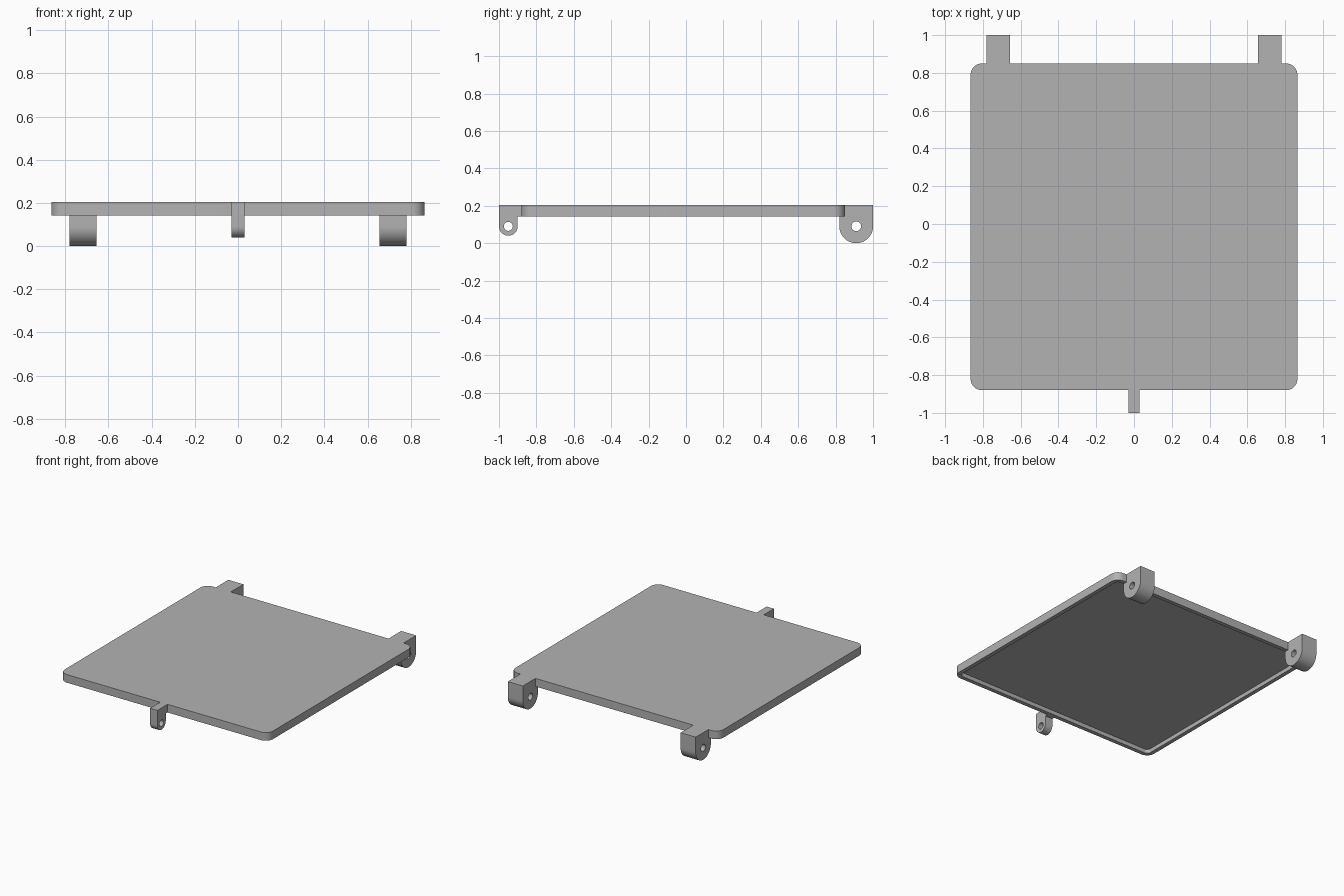
import bpy, bmesh, math
from mathutils import Matrix

if "Cube" in bpy.data.objects:
    bpy.data.objects.remove(bpy.data.objects["Cube"])

grey = bpy.data.materials.new("plain grey")
grey.diffuse_color = (0.45, 0.45, 0.45, 1)
grey.use_nodes = True
grey.node_tree.nodes["Principled BSDF"].inputs["Base Color"].default_value = grey.diffuse_color

TOP, UNDER = 0.204, 0.143      # lid panel top and rim bottom
BACK, FRONT = 0.85, -0.88      # lid panel edges in y
RIM, DEPTH = 0.03, 0.03        # rim width and depth of the underside recess


def arc(cx, cy, r, a0, a1, n):
    return [(cx + r * math.cos(math.radians(a0 + (a1 - a0) * i / n)),
             cy + r * math.sin(math.radians(a0 + (a1 - a0) * i / n))) for i in range(n + 1)]


def finish(name, mesh):
    ob = bpy.data.objects.new(name, mesh)
    bpy.context.collection.objects.link(ob)
    mesh.materials.clear()
    mesh.materials.append(grey)
    bpy.ops.object.select_all(action='DESELECT')
    ob.select_set(True)
    bpy.context.view_layer.objects.active = ob
    bpy.ops.object.shade_smooth_by_angle(angle=math.radians(30))
    return ob


def rounded_square(half, r, n=10):
    c = half - r
    pts = []
    for k, (sx, sy) in enumerate([(1, 1), (-1, 1), (-1, -1), (1, -1)]):
        pts += arc(sx * c, sy * c, r, 90 * k, 90 * k + 90, n)
    return pts


def lid_panel():
    # rings from the top edge, down the side, across the rim, up into the recess
    half, mid = (BACK - FRONT) / 2, (BACK + FRONT) / 2
    outer = rounded_square(half, 0.06)
    inner = rounded_square(half - RIM, 0.03)
    bm = bmesh.new()
    rings = [[bm.verts.new((x, y + mid, z)) for x, y in pts]
             for pts, z in ((outer, TOP), (outer, UNDER), (inner, UNDER), (inner, UNDER + DEPTH))]
    for a, b in zip(rings, rings[1:]):
        for i in range(len(a)):
            j = (i + 1) % len(a)
            bm.faces.new((a[i], b[i], b[j], a[j]))
    bm.faces.new(rings[0])
    bm.faces.new(rings[-1])
    bmesh.ops.recalc_face_normals(bm, faces=bm.faces)
    mesh = bpy.data.meshes.new("lid_panel")
    bm.to_mesh(mesh)
    bm.free()
    return finish("lid_panel", mesh)


def lug(name, outline, hole, x, width):
    # side profile (y, z) with a pin hole, extruded along x
    curve = bpy.data.curves.new(name + "_profile", 'CURVE')
    curve.dimensions = '2D'
    curve.fill_mode = 'BOTH'
    curve.extrude = width / 2
    for pts in (outline, hole):
        s = curve.splines.new('POLY')
        s.points.add(len(pts) - 1)
        for p, (u, v) in zip(s.points, pts):
            p.co = (u, v, 0, 1)
        s.use_cyclic_u = True
    tmp = bpy.data.objects.new(name + "_profile", curve)
    bpy.context.collection.objects.link(tmp)
    dg = bpy.context.evaluated_depsgraph_get()
    mesh = bpy.data.meshes.new_from_object(tmp.evaluated_get(dg))
    bpy.data.objects.remove(tmp)
    mesh.transform(Matrix(((0, 0, 1, x), (1, 0, 0, 0), (0, 1, 0, 0), (0, 0, 0, 1))))
    bm = bmesh.new()
    bm.from_mesh(mesh)
    bmesh.ops.remove_doubles(bm, verts=bm.verts, dist=1e-5)
    bmesh.ops.recalc_face_normals(bm, faces=bm.faces)
    bm.to_mesh(mesh)
    bm.free()
    return finish(name, mesh)


lid_panel()

# rear hinge knuckles, stepped under the rim
hinge = lug("hinge_knuckle",
            arc(0.91, 0.09, 0.09, 180, 360, 32) + [(1.0, TOP), (BACK, TOP), (BACK, UNDER), (0.82, UNDER)],
            arc(0.91, 0.09, 0.026, 0, 345, 23), 0.718, 0.125)
mirror = hinge.modifiers.new("mirror", 'MIRROR')
mirror.use_axis = (True, False, False)

# front latch tab
lug("latch_tab",
    arc(-0.95, 0.09, 0.05, 180, 360, 24) + [(-0.90, UNDER), (FRONT, UNDER), (FRONT, TOP), (-1.0, TOP)],
    arc(-0.95, 0.09, 0.024, 0, 345, 23), 0.0, 0.06)
